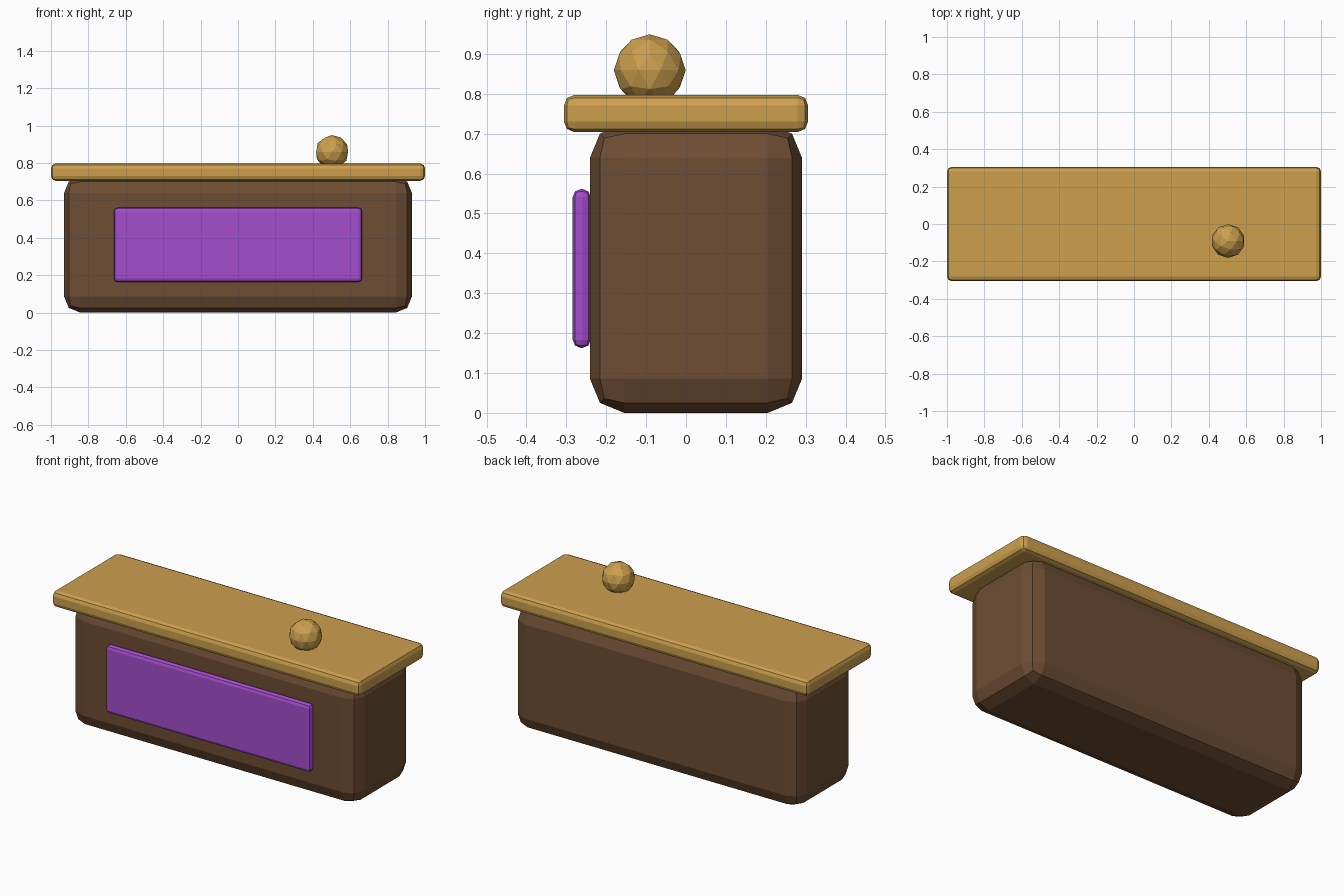
import bpy

if "Cube" in bpy.data.objects:
    bpy.data.objects.remove(bpy.data.objects["Cube"])


def material(name, rgb):
    m = bpy.data.materials.new(name)
    m.diffuse_color = (*rgb, 1.0)
    m.use_nodes = True
    m.node_tree.nodes["Principled BSDF"].inputs["Base Color"].default_value = m.diffuse_color
    return m


brown = material("dark_wood", (0.156, 0.074, 0.034))
gold = material("gold_wood", (0.61, 0.352, 0.076))
purple = material("purple_cloth", (0.37, 0.074, 0.61))


def rounded_box(name, low, high, bevel, mat):
    """Box between two corners with a two-step bevel on every edge."""
    bpy.ops.mesh.primitive_cube_add(size=1)
    ob = bpy.context.object
    ob.name = name
    for v in ob.data.vertices:
        v.co = [l + (c + 0.5) * (h - l) for c, l, h in zip(v.co, low, high)]
    mod = ob.modifiers.new("bevel", 'BEVEL')
    mod.width = bevel
    mod.segments = 2
    ob.data.materials.append(mat)
    return ob


# Counter body, its bevelled top tucked into the counter top
rounded_box("counter_body", (-0.93, -0.241, 0), (0.93, 0.291, 0.725), 0.086, brown)

# Overhanging counter top
rounded_box("counter_top", (-1, -0.306, 0.704), (1, 0.306, 0.797), 0.026, gold)

# Coloured panel on the front
rounded_box("front_panel", (-0.664, -0.284, 0.163), (0.664, -0.239, 0.561), 0.02, purple)

# Faceted ball resting on the counter
bpy.ops.mesh.primitive_ico_sphere_add(subdivisions=2, radius=0.09, location=(0.503, -0.091, 0.859))
ball = bpy.context.object
ball.name = "counter_ball"
ball.data.materials.append(gold)
